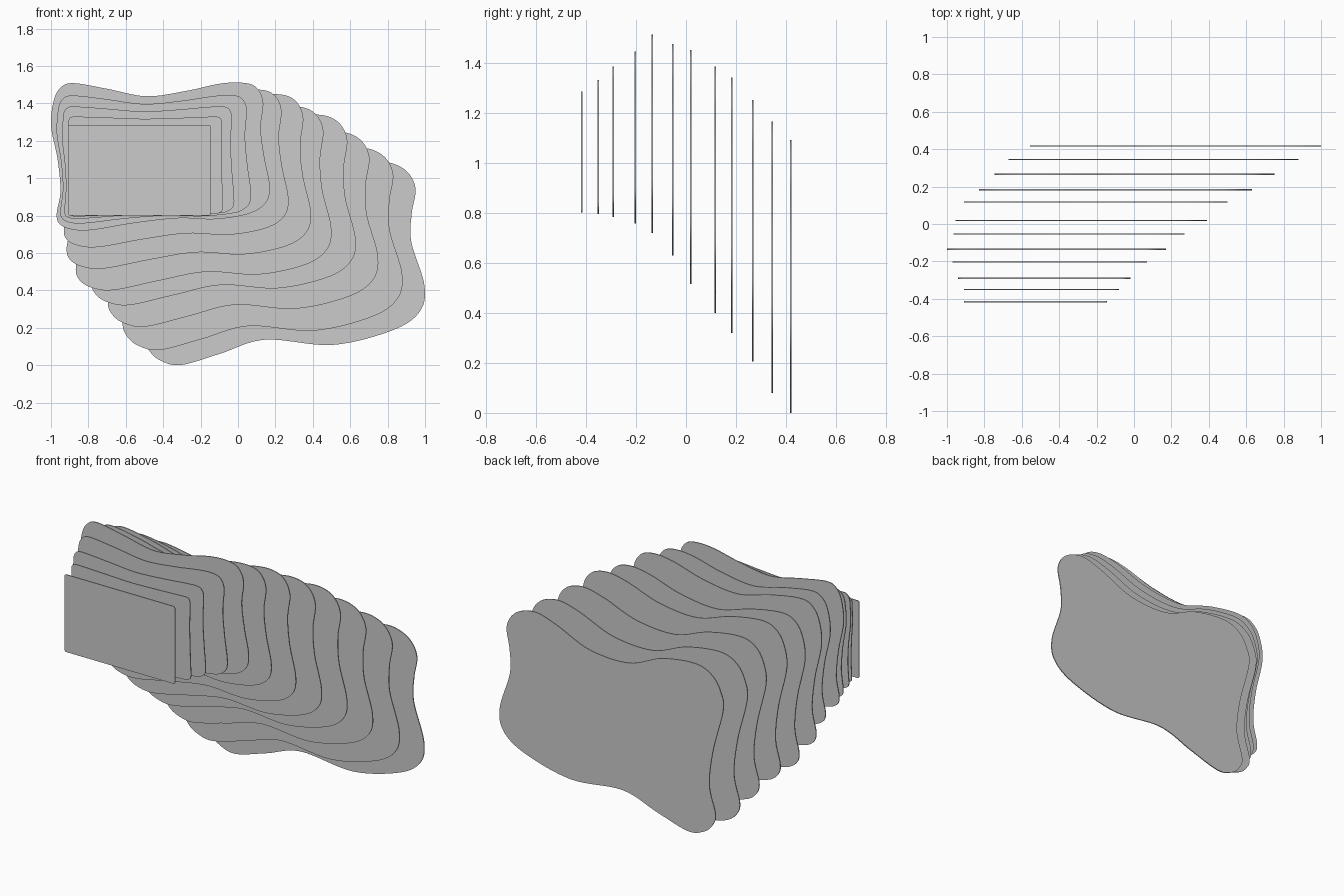
import bpy
import bmesh
from mathutils import Vector

if "Cube" in bpy.data.objects:
    bpy.data.objects.remove(bpy.data.objects["Cube"])

THICK = 0.006
STEPS = 8  # samples per outline segment

# Matching outline control points (x, z), clockwise from the upper left
RECT = [(0, .7), (0, .98), (.004, .994), (.015, 1), (.25, 1), (.5, 1), (.75, 1),
        (.97, 1), (.985, 1), (.996, .994), (1, .975), (1, .65), (1, .35),
        (1, .025), (.996, .006), (.98, 0), (.75, 0), (.5, 0), (.25, 0),
        (.03, 0), (.015, 0), (.004, .006), (0, .025), (0, .3), (0, .5)]
MIDDLE = [(-1, 1.28), (-.985, 1.42), (-.945, 1.49), (-.875, 1.51), (-.70, 1.48),
          (-.49, 1.44), (-.28, 1.468), (-.10, 1.507), (.02, 1.513), (.095, 1.49),
          (.135, 1.41), (.122, 1.27), (.14, 1.12), (.17, .96), (.15, .87),
          (.06, .81), (-.12, .78), (-.32, .785), (-.55, .76), (-.78, .722),
          (-.89, .725), (-.955, .755), (-.97, .81), (-.95, .93), (-.965, 1.10)]
BACK = [(-.555, .82), (-.54, .93), (-.48, 1.02), (-.36, 1.065), (-.13, 1.035),
        (.10, .945), (.37, .955), (.60, 1.05), (.75, 1.09), (.88, 1.05),
        (.942, .95), (.922, .81), (.92, .66), (.99, .43), (.965, .29),
        (.82, .19), (.50, .112), (.14, .14), (-.10, .065), (-.31, .005),
        (-.42, .03), (-.48, .085), (-.502, .16), (-.46, .33), (-.485, .55)]

# Each sheet: y, x min, x max, z min, z max
SHEETS = [(-.416, -.91, -.145, .80, 1.285), (-.35, -.91, -.08, .795, 1.33),
          (-.29, -.94, -.02, .782, 1.385), (-.203, -.97, .07, .757, 1.445),
          (-.135, -1.0, .17, .72, 1.512), (-.053, -.965, .27, .63, 1.475),
          (.018, -.955, .39, .515, 1.45), (.117, -.91, .50, .40, 1.385),
          (.183, -.83, .63, .32, 1.34), (.266, -.745, .75, .205, 1.25),
          (.345, -.67, .88, .08, 1.165), (.418, -.555, 1.0, 0, 1.09)]


def fit(pts, x0, x1, z0, z1):
    """Scale an outline to a bounding box."""
    xs, zs = [p.x for p in pts], [p.y for p in pts]
    ax, bx, az, bz = min(xs), max(xs), min(zs), max(zs)
    return [Vector((x0 + (p.x - ax) / (bx - ax) * (x1 - x0),
                    z0 + (p.y - az) / (bz - az) * (z1 - z0))) for p in pts]


def sample(ctrl, smooth):
    """Sample a closed outline, straight or as a Catmull-Rom curve, in a unit box."""
    c = [Vector(p) for p in ctrl]
    n, out = len(c), []
    for i in range(n):
        a, b, d, e = c[i - 1], c[i], c[(i + 1) % n], c[(i + 2) % n]
        for s in range(STEPS):
            t = s / STEPS
            if smooth:
                out.append(0.5 * (2 * b + (d - a) * t + (2 * a - 5 * b + 4 * d - e) * t**2
                                  + (3 * b - a - 3 * d + e) * t**3))
            else:
                out.append(b.lerp(d, t))
    return fit(out, 0, 1, 0, 1)


def make_sheet(name, outline, y):
    """Thin flat plate with the given outline."""
    bm = bmesh.new()
    face = bm.faces.new([bm.verts.new((p.x, y - THICK / 2, p.y)) for p in outline])
    ext = bmesh.ops.extrude_face_region(bm, geom=[face], use_keep_orig=True)
    verts = [g for g in ext["geom"] if isinstance(g, bmesh.types.BMVert)]
    bmesh.ops.translate(bm, verts=verts, vec=(0, THICK, 0))
    bmesh.ops.recalc_face_normals(bm, faces=bm.faces)
    mesh = bpy.data.meshes.new(name)
    bm.to_mesh(mesh)
    bm.free()
    obj = bpy.data.objects.new(name, mesh)
    bpy.context.collection.objects.link(obj)


rect, middle, back = sample(RECT, False), sample(MIDDLE, True), sample(BACK, True)

# Stack of sheets morphing from the front rectangle to the wavy back outline
for i, (y, *box) in enumerate(SHEETS):
    first, last, t = (rect, middle, i / 4) if i <= 4 else (middle, back, (i - 4) / 7)
    outline = fit([a.lerp(b, t) for a, b in zip(first, last)], *box)
    make_sheet(f"sheet_{i + 1:02d}", outline, y)
